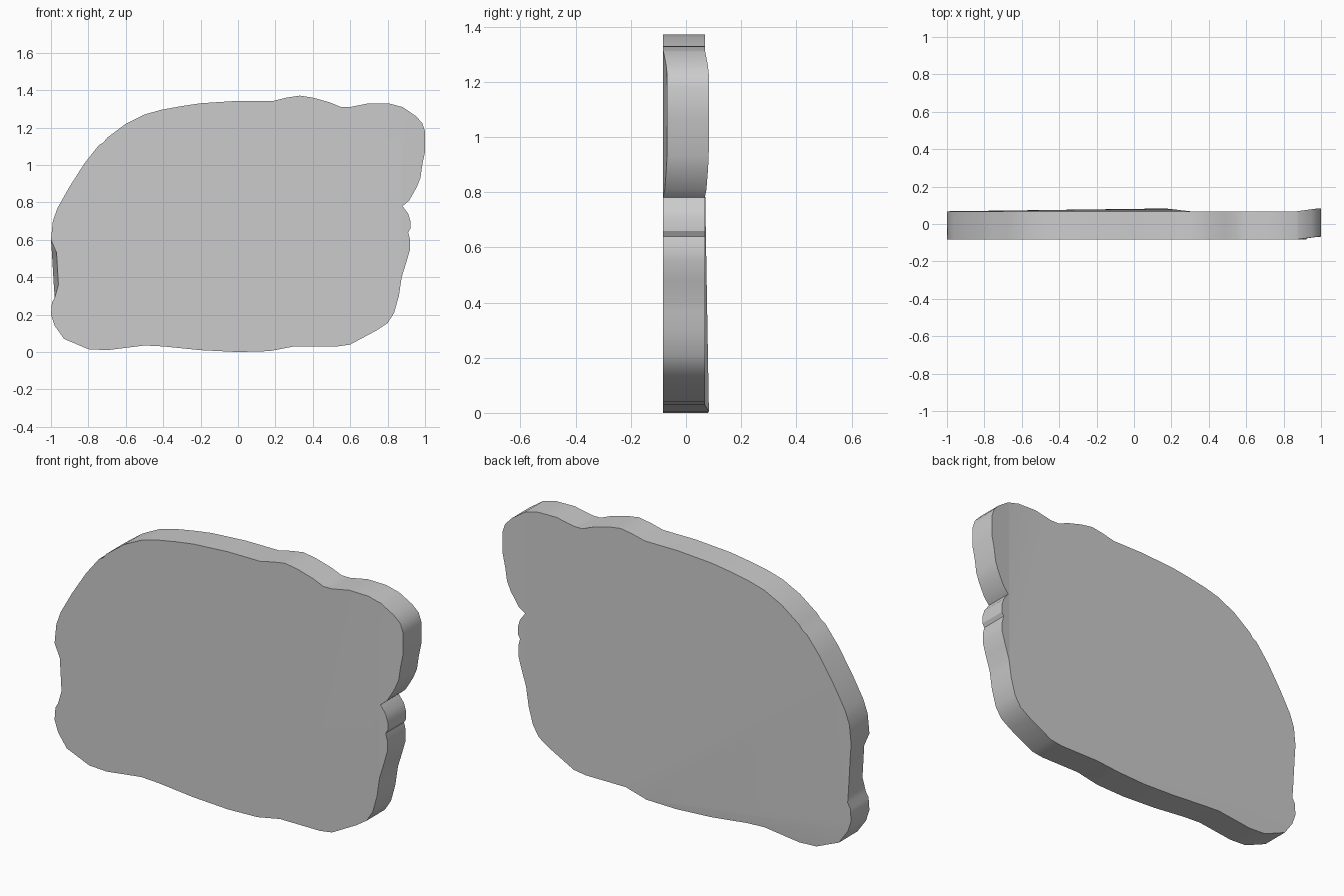
import bpy, bmesh
from mathutils import Vector

if "Cube" in bpy.data.objects:
    bpy.data.objects.remove(bpy.data.objects["Cube"])

# Outline of the slab in the front view (x, z)
OUTLINE = [
    (-1, .2), (-.995, .265), (-.98, .29), (-.985, .36), (-.995, .53), (-1, .6),
    (-.99, .7), (-.965, .77), (-.9, .885), (-.82, 1.01), (-.745, 1.105),
    (-.72, 1.12), (-.7, 1.145), (-.6, 1.22), (-.5, 1.27), (-.41, 1.295),
    (-.3, 1.315), (-.2, 1.33), (0, 1.343), (.19, 1.343), (.26, 1.36),
    (.33, 1.371), (.4, 1.36), (.49, 1.335), (.55, 1.31), (.6, 1.31),
    (.7, 1.33), (.81, 1.328), (.88, 1.31), (.95, 1.262), (.985, 1.225),
    (1, 1.18), (1, 1.07), (.985, 1), (.975, .93), (.955, .88), (.915, .81),
    (.88, .78), (.91, .74), (.922, .7), (.922, .66), (.91, .64), (.92, .6),
    (.92, .55), (.9, .48), (.875, .4), (.86, .3), (.835, .21), (.8, .155),
    (.74, .115), (.6, .04), (.53, .03), (.3, .03), (.17, .005), (0, 0),
    (-.2, .01), (-.4, .03), (-.5, .035), (-.7, .01), (-.8, .015),
    (-.93, .07), (-.98, .14)]
FRONT, BACK = -.083, .068

# Extrude the outline into a slab
bm = bmesh.new()
front = [bm.verts.new((x, FRONT, z)) for x, z in OUTLINE]
back = [bm.verts.new((x, BACK, z)) for x, z in OUTLINE]
bm.faces.new(front)
bm.faces.new(back[::-1])
for i in range(len(front)):
    j = (i + 1) % len(front)
    bm.faces.new((front[i], front[j], back[j], back[i]))

# Shallow dent in the front half of the left edge
for v in front:
    if v.co.x < -.9 and .33 < v.co.z < .56:
        v.co.x += .025

# Crease lines for the slightly bent right end and lower lip
for co, no in (((.87, 0, 0), (1, 0, 0)), ((.17, 0, .005), (.123, 0, 1))):
    bmesh.ops.bisect_plane(bm, geom=bm.verts[:] + bm.edges[:] + bm.faces[:],
                           plane_co=Vector(co), plane_no=Vector(no).normalized())
for v in bm.verts:
    if v.co.x > .87 and v.co.z > .78:
        v.co.y += .015 * min(1, (v.co.x - .87) / .11)
    elif v.co.y > 0 and v.co.z < .012 and -.3 < v.co.x < .2:
        v.co.y += .015 * (v.co.x + .6) / .77

bmesh.ops.recalc_face_normals(bm, faces=bm.faces)
mesh = bpy.data.meshes.new("slab")
bm.to_mesh(mesh)
bm.free()
slab = bpy.data.objects.new("slab", mesh)
bpy.context.collection.objects.link(slab)

# Soft rim, crisp front and back edges
bpy.context.view_layer.objects.active = slab
slab.select_set(True)
bpy.ops.object.shade_smooth_by_angle(angle=.5)
